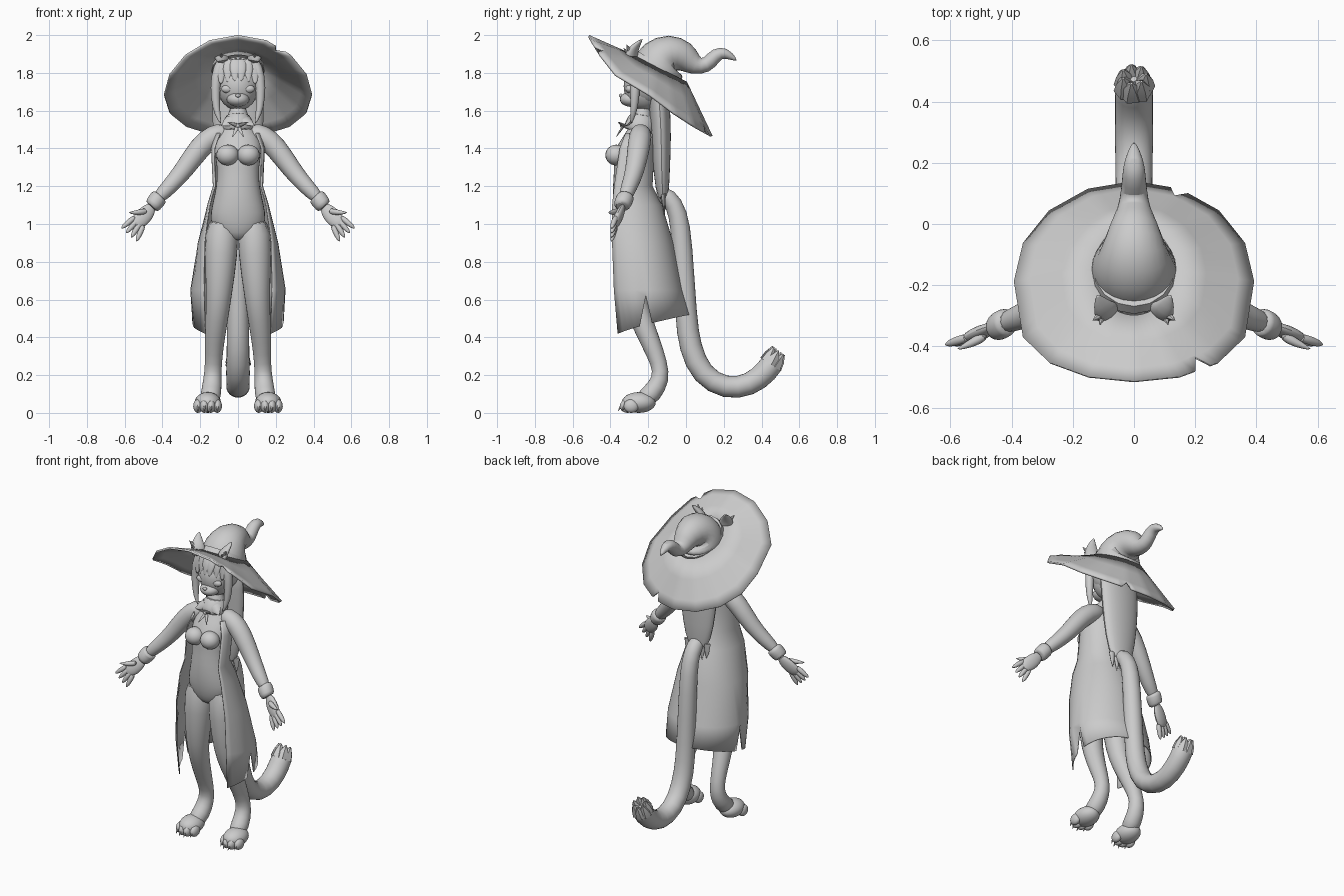
import bpy, bmesh, math
from mathutils import Vector

default_cube = bpy.data.objects.get("Cube")
if default_cube:
    bpy.data.objects.remove(default_cube, do_unlink=True)

grey = bpy.data.materials.new("plain grey")
grey.use_nodes = True
grey.diffuse_color = (.6, .6, .6, 1)
grey.node_tree.nodes["Principled BSDF"].inputs["Base Color"].default_value = grey.diffuse_color

ACROSS, FORWARD, UPWARD = Vector((1, 0, 0)), Vector((0, 1, 0)), Vector((0, 0, 1))
BOTH_SIDES = (("left", 1), ("right", -1))


def spread(values, t):
    """Read a short list of values as an even ramp, with t from start to end."""
    place = t * (len(values) - 1)
    index = min(int(place), len(values) - 2)
    return values[index] + (values[index + 1] - values[index]) * (place - index)


def midline(pairs):
    """Turn y, z pairs into points on the symmetry plane."""
    return [(0, y, z) for y, z in pairs]


def around(count):
    """Sine and cosine pairs evenly spaced around a full turn."""
    return [(math.sin(math.tau * k / count), math.cos(math.tau * k / count)) for k in range(count)]


def finish(name, mesh_data, levels=0, thickness=0):
    """Turn a bmesh into a smooth shaded object with optional modifiers."""
    bmesh.ops.recalc_face_normals(mesh_data, faces=mesh_data.faces)
    mesh = bpy.data.meshes.new(name)
    mesh_data.to_mesh(mesh)
    mesh_data.free()
    mesh.materials.append(grey)
    part = bpy.data.objects.new(name, mesh)
    bpy.context.collection.objects.link(part)
    if thickness:
        shell = part.modifiers.new("thickness", 'SOLIDIFY')
        shell.thickness = thickness
        shell.offset = 0
    if levels:
        rounding = part.modifiers.new("rounding", 'SUBSURF')
        rounding.levels = rounding.render_levels = levels
    bpy.context.view_layer.objects.active = part
    part.select_set(True)
    bpy.ops.object.shade_smooth_by_angle(angle=math.radians(50))
    part.select_set(False)


def skin(name, rings, closed=True, caps=True, levels=0, thickness=0):
    """Bridge a list of point rings with quads."""
    bm = bmesh.new()
    rows = [[bm.verts.new(point) for point in ring] for ring in rings]
    for lower, upper in zip(rows, rows[1:]):
        for i in range(0 if closed else 1, len(lower)):
            bm.faces.new((lower[i - 1], lower[i], upper[i], upper[i - 1]))
    if caps:
        bm.faces.new(rows[0])
        bm.faces.new(rows[-1])
    finish(name, bm, levels, thickness)


def tube(name, path, radii, across=ACROSS, flat=1, side=1, sides=12, levels=1):
    """Sweep an ellipse along a path; radii ramp evenly from start to end."""
    centres = [Vector((x * side, y, z)) for x, y, z in path]
    swell = 3 / (2 + math.cos(math.tau / sides)) if levels else 1
    last = len(centres) - 1
    rings = []
    for i, centre in enumerate(centres):
        along = centres[min(i + 1, last)] - centres[max(i - 1, 0)]
        depth = along.cross(across).normalized()
        width = depth.cross(along).normalized()
        radius = spread(radii, i / last) * swell
        rings.append([centre + (width * c + depth * s * flat) * radius for s, c in around(sides)])
    skin(name, rings, levels=levels)


def spike(name, base, tip, radius, side=1, flat=1):
    """Small pointed tube used for claws, tufts and hair ends."""
    start, end = Vector(base), Vector(tip)
    tube(name, [start, start.lerp(end, .5), end], (radius, radius * .7, radius * .1),
         Vector((1, .1, 0)), flat, side, sides=6, levels=0)


def ball(name, centre, size, side=1):
    """Ellipsoid with its half sizes."""
    bm = bmesh.new()
    bmesh.ops.create_uvsphere(bm, u_segments=20, v_segments=12, radius=1)
    bmesh.ops.scale(bm, vec=size, verts=bm.verts)
    bmesh.ops.translate(bm, vec=(centre[0] * side, centre[1], centre[2]), verts=bm.verts)
    finish(name, bm)


# Torso as stacked ellipses: height, half width, front and back
torso = []
for height, wide, front, back in ((.91, .05, -.33, -.22), (.95, .12, -.36, -.18), (1.02, .155, -.38, -.18),
                                  (1.1, .14, -.39, -.18), (1.2, .115, -.39, -.21), (1.3, .11, -.38, -.22),
                                  (1.38, .13, -.39, -.19), (1.47, .12, -.33, -.17), (1.53, .055, -.29, -.18),
                                  (1.64, .05, -.27, -.18)):
    torso.append([(wide * s, (front + back) / 2 + (front - back) / 2 * c, height) for s, c in around(16)])
skin("torso", torso, levels=1)

# Open coat: height, half width, opening angle, front edge and back
COLUMNS = 32
coat = []
for height, wide, opening, front, back in ((1.48, .12, .9, -.32, -.17), (1.4, .14, 1.1, -.35, -.17),
                                           (1.2, .13, 1.2, -.38, -.18), (1.1, .16, 1.2, -.39, -.13),
                                           (.9, .21, 1, -.39, -.07), (.65, .25, .8, -.38, -.02),
                                           (.42, .24, .8, -.36, .02)):
    deep = (back - front) / (1 + math.cos(opening))
    hem = height < .5
    row = []
    for k in range(COLUMNS + 1):
        angle = opening + (math.tau - 2 * opening) * k / COLUMNS
        lift = 0
        if hem:
            slit = k in (5, COLUMNS - 5)
            lift = .2 if slit else .1 * math.sin(math.pi * k / COLUMNS)
        row.append((wide * math.sin(angle), back - deep - deep * math.cos(angle), height + lift))
    coat.append(row)
skin("coat", coat, closed=False, caps=False, thickness=.006)

# Tail curling up behind, with a tufted tip
tail = midline([(-.16, 1.16), (-.09, 1.15), (-.04, 1.06), (-.02, .9), (0, .5), (.02, .35),
                (.08, .2), (.21, .125), (.34, .145), (.43, .22), (.48, .3)])
tube("tail", tail, (.045, .06, .063))
for s, c in around(7):
    offset = Vector((c, s * .8, -s * .6)) * .03
    spike("tail_tuft", offset + Vector((0, .45, .26)), offset * 1.3 + Vector((0, .49, .33)), .04)

# Arms, hands, legs and feet, built once for each side
arm = [(.05, -.24, 1.49), (.13, -.24, 1.47), (.2, -.25, 1.41), (.29, -.27, 1.28), (.36, -.3, 1.2), (.44, -.33, 1.12)]
cuff = [(.41, -.32, 1.15), (.42, -.32, 1.14), (.45, -.34, 1.1), (.46, -.34, 1.09)]
palm = [(.45, -.33, 1.1), (.49, -.35, 1.05), (.53, -.37, 1.01), (.55, -.38, .99)]
thumb = [(.48, -.36, 1.07), (.53, -.39, 1.06), (.58, -.41, 1.06)]
leg_profile = [(-.28, 1.05), (-.28, .85), (-.28, .62), (-.24, .5), (-.19, .38), (-.14, .26), (-.13, .18),
               (-.18, .1), (-.24, .06)]
leg = [(spread((.08, .1, .125, .135, .15), i / 8), y, z) for i, (y, z) in enumerate(leg_profile)]
knuckle = Vector((.52, -.37, 1.02))
for word, side in BOTH_SIDES:
    tube(word + "_arm", arm, (.05, .06, .06, .05, .043, .034), FORWARD, side=side)
    tube(word + "_cuff", cuff, (.042, .05, .036), FORWARD, side=side)
    tube(word + "_palm", palm, (.026, .046, .042, .024), side * ACROSS + UPWARD, .5, side)
    tube(word + "_thumb", thumb, (.018, .015, .003), FORWARD, side=side, sides=8)
    # Fingers fan out from the knuckles
    for k in range(4):
        fan = math.radians(40 + 9 * k)
        row = (k - 1.5) * .014
        root = knuckle + Vector((-row, 0, -row))
        tip = root + Vector((math.cos(fan), -.25, -math.sin(fan))) * .1
        finger = [root, root.lerp(tip, .5), root.lerp(tip, .85), tip]
        tube(word + "_finger", finger, (.015, .015, .011, .002), FORWARD, side=side, sides=8)
    tube(word + "_leg", leg, (.085, .09, .066, .06, .052, .043, .047, .055, .05), side=side)
    ball(word + "_foot", (.16, -.25, .055), (.07, .09, .055), side)
    for k in range(4):
        x = .11 + .034 * k
        y = -.31 if k in (1, 2) else -.29
        ball(word + "_toe", (x, y, .036), (.025, .04, .036), side)
        spike(word + "_toe_claw", (x, y - .03, .04), (x, y - .05, .01), .009, side)
    ball(word + "_bust", (.055, -.37, 1.365), (.06, .057, .055), side)

# Head with muzzle, nose, hair cap, collar and bow knot
ball("head", (0, -.22, 1.73), (.11, .11, .13))
ball("muzzle", (0, -.29, 1.66), (.06, .06, .04))
ball("nose", (0, -.345, 1.68), (.014, .01, .01))
ball("hair_cap", (0, -.2, 1.75), (.13, .12, .13))
ball("bow_knot", (0, -.335, 1.52), (.013, .015, .013))
tube("collar", midline([(-.25, 1.48), (-.24, 1.53), (-.23, 1.59)]), (.1, .075, .07))

ear = [(.08, -.29, 1.85), (.09, -.29, 1.91), (.11, -.26, 1.95), (.12, -.23, 1.98)]
face_lock = [(.08, -.26, 1.88), (.12, -.27, 1.78), (.12, -.27, 1.66), (.11, -.28, 1.58), (.09, -.29, 1.53)]
for word, side in BOTH_SIDES:
    ball(word + "_eye", (.055, -.3, 1.715), (.034, .02, .022), side)
    tube(word + "_ear", ear, (.045, .044, .026, .003), Vector((side, -.8, 0)), .6, side)
    tube(word + "_face_lock", face_lock, (.03, .028, .024, .016, .003), side=side, sides=8)
    # Tufts in the ear
    for k in range(3):
        root = Vector((.09, -.3, 1.88)) + Vector((.012, 0, .02)) * k
        spike(word + "_ear_tuft", root, root + Vector((.01 * k, -.045 + .015 * k, .03)), .012, side)
    # Fringe strands follow the curve of the forehead
    for k in range(3):
        x = .015 + .038 * k
        y = -.33 + x * .35
        strand = [(x * .7, -.27, 1.88), (x, y + .015, 1.82), (x, y, 1.75 - x * .2)]
        tube(word + "_fringe", strand, (.036, .034, .004), flat=.4, side=side, sides=8)
    # Collar points and bow
    spike(word + "_collar_point", (.035, -.29, 1.55), (.085, -.32, 1.52), .035, side, .5)
    spike(word + "_bow_loop", (0, -.33, 1.52), (.055, -.36, 1.54), .016, side, .6)
    spike(word + "_bow_ribbon", (0, -.33, 1.52), (.03, -.37, 1.46), .012, side, .6)

# Long back hair ending in points
back_hair = midline([(-.16, 1.8), (-.14, 1.65), (-.13, 1.45), (-.13, 1.28), (-.12, 1.1)])
tube("back_hair", back_hair, (.13, .14, .13, .11, .07), flat=.4)
for k in range(5):
    x = (k - 2) * .035
    spike("hair_end", (x, -.12, 1.16), (x, -.115, 1.03 + abs(x) * .5), .024, flat=.6)

# Corners of the wide hat brim: flatter across the front, drooping at the sides
corners = []
for s, c in around(16):
    reach = max(c, 0) ** .6 + min(c, 0)
    corners.append(Vector((.39 * s, -.19 - .325 * reach, 1.73 + .265 * c - .05 * s * s)))

# Brim rings from crown to straight sided rim, with two narrow torn notches
STEPS = 5
brim = []
for blend in (0, .4, .8, 1):
    ring = []
    for k, (s, c) in enumerate(around(len(corners) * STEPS)):
        edge = k // STEPS
        outer = corners[edge].lerp(corners[(edge + 1) % len(corners)], k % STEPS / STEPS)
        inner = Vector((.13 * s, -.15 - .15 * c, 1.825 + .075 * c))
        torn = blend == 1 and k in (8, 35)
        ring.append(inner.lerp(outer, .82 if torn else blend))
    brim.append(ring)
skin("hat_brim", brim, caps=False, thickness=.012)

# Crooked crown and its band
crown = midline([(-.16, 1.78), (-.15, 1.82), (-.13, 1.88), (-.08, 1.91), (0, 1.89), (.05, 1.835), (.11, 1.835),
                 (.16, 1.9), (.21, 1.91), (.27, 1.865)])
tube("hat_crown", crown, (.14, .14, .13, .106, .078, .052, .042, .038, .032, .005))
tube("hat_band", midline([(-.16, 1.81), (-.14, 1.84)]), (.14, .135), flat=1.15, sides=16, levels=0)
